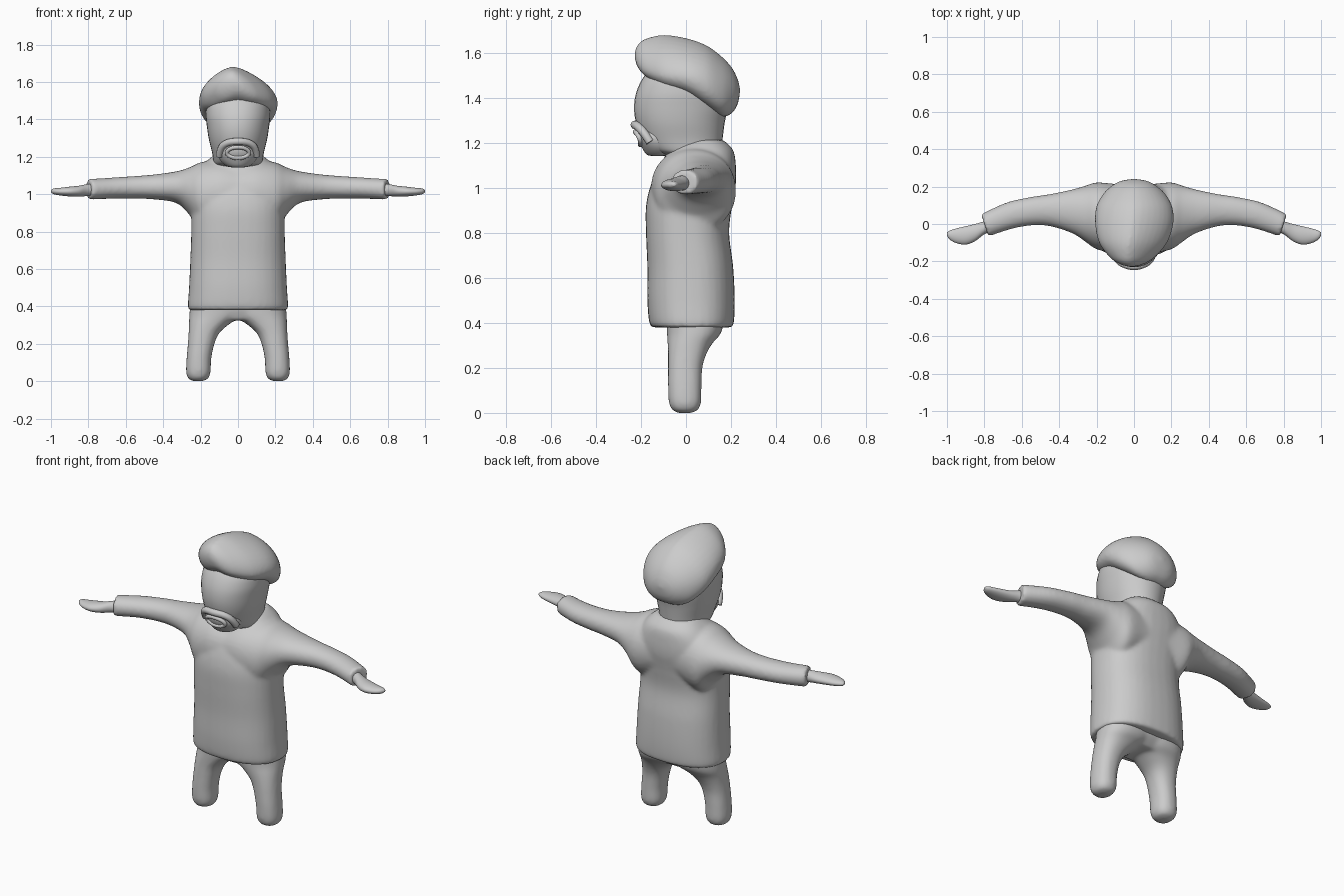
import bpy, bmesh, math

if "Cube" in bpy.data.objects:
    bpy.data.objects.remove(bpy.data.objects["Cube"])

grey = bpy.data.materials.new("plain grey")
grey.diffuse_color = (0.6, 0.6, 0.6, 1)
grey.use_nodes = True
grey.node_tree.nodes["Principled BSDF"].inputs["Base Color"].default_value = grey.diffuse_color
SEG = 36


def spline(rows, steps=6):
    """Smoothly interpolate rows of numbers."""
    out = []
    for i in range(len(rows) - 1):
        p = [rows[max(0, min(len(rows) - 1, i + k))] for k in (-1, 0, 1, 2)]
        for s in range(steps):
            t = s / steps
            row = []
            for a, b, c, d in zip(*p):
                m0, m1 = (c - a) / 2, (d - b) / 2
                row.append(b + m0 * t + (3 * (c - b) - 2 * m0 - m1) * t * t
                           + (2 * (b - c) + m0 + m1) * t ** 3)
            out.append(row)
    return out + [list(rows[-1])]


def loft(bm, axis, rows, power=2.0, warp=None, flip=1):
    """Rows are (position, low a, high a, low b, high b) along an axis."""
    rings = []
    for t, a0, a1, b0, b1 in spline(rows):
        ring = []
        for k in range(SEG):
            ang = 2 * math.pi * k / SEG
            c, s = math.cos(ang), math.sin(ang)
            a = (a0 + a1) / 2 + (a1 - a0) / 2 * math.copysign(abs(c) ** (2 / power), c)
            b = (b0 + b1) / 2 + (b1 - b0) / 2 * math.copysign(abs(s) ** (2 / power), s)
            p = {"x": (t, a, b), "y": (a, t, b), "z": (a, b, t)}[axis]
            if warp:
                p = warp(*p)
            ring.append(bm.verts.new((p[0] * flip, p[1], p[2])))
        rings.append(ring)
    for r, q in zip(rings, rings[1:]):
        for k in range(SEG):
            n = (k + 1) % SEG
            bm.faces.new((r[k], r[n], q[n], q[k]))
    bm.faces.new(rings[0])
    bm.faces.new(rings[-1])


def finish(name, bm, voxel=0, smooth=0):
    """Turn the mesh into a smooth object, optionally fusing its volumes."""
    bmesh.ops.recalc_face_normals(bm, faces=bm.faces)
    me = bpy.data.meshes.new(name)
    bm.to_mesh(me)
    bm.free()
    me.materials.append(grey)
    ob = bpy.data.objects.new(name, me)
    bpy.context.collection.objects.link(ob)
    for f in me.polygons:
        f.use_smooth = True
    if voxel:
        m = ob.modifiers.new("fuse", "REMESH")
        m.mode, m.voxel_size, m.use_smooth_shade = "VOXEL", voxel, True
    if smooth:
        m = ob.modifiers.new("soften", "SMOOTH")
        m.factor, m.iterations = 0.5, smooth
    return ob


def tube(name, points, radius, cyclic=False):
    cu = bpy.data.curves.new(name, "CURVE")
    cu.dimensions, cu.bevel_depth, cu.bevel_resolution = "3D", radius, 4
    cu.use_fill_caps = True
    sp = cu.splines.new("NURBS")
    sp.points.add(len(points) - 1)
    for p, co in zip(sp.points, points):
        p.co = (*co, 1)
    sp.use_cyclic_u, sp.use_endpoint_u, sp.order_u = cyclic, not cyclic, 3
    ob = bpy.data.objects.new(name, cu)
    bpy.context.collection.objects.link(ob)
    cu.materials.append(grey)
    bpy.ops.object.select_all(action="DESELECT")
    ob.select_set(True)
    bpy.context.view_layer.objects.active = ob
    bpy.ops.object.convert(target="MESH")
    bpy.ops.object.shade_smooth()


# Long shirt: body and both sleeves fused together
def cuff_slant(x, y, z):
    return x + max(0, x - 0.6) * 1.6 * y, y, z


bm = bmesh.new()
loft(bm, "z", [(0.38, -.255, .255, -.14, .195), (0.395, -.268, .268, -.162, .212),
               (0.5, -.262, .262, -.172, .217), (0.65, -.255, .255, -.172, .21),
               (0.8, -.25, .25, -.178, .192), (0.92, -.25, .25, -.178, .205),
               (1.02, -.25, .25, -.155, .222), (1.1, -.23, .23, -.115, .222),
               (1.17, -.175, .175, -.075, .21), (1.215, -.12, .12, -.01, .165)], 2.4)
for side in (1, -1):
    loft(bm, "x", [(0.0, -.15, .21, .84, 1.17), (0.1, -.155, .215, .82, 1.18),
                   (0.2, -.135, .222, .81, 1.17), (0.26, -.095, .205, .89, 1.143),
                   (0.33, -.05, .185, .953, 1.122), (0.45, -.012, .16, .972, 1.105),
                   (0.55, -.008, .145, .976, 1.097), (0.65, -.025, .122, .976, 1.09),
                   (0.74, -.05, .082, .973, 1.084), (0.80, -.068, .053, .97, 1.082)],
         2.1, cuff_slant, side)
finish("shirt", bm, 0.011, 8)

# Hands: flattened mitts
for side, label in ((1, "left"), (-1, "right")):
    bm = bmesh.new()
    loft(bm, "x", [(0.74, -.03, .04, .99, 1.06), (0.8, -.055, .015, .99, 1.055),
                   (0.85, -.092, .0, .987, 1.045), (0.9, -.11, -.012, .988, 1.04),
                   (0.95, -.102, -.024, .993, 1.034), (0.985, -.083, -.035, 1.0, 1.03),
                   (1.0, -.062, -.045, 1.01, 1.022)], 2.0, None, side)
    finish(label + "_hand", bm)

# Trousers: two legs meeting in an arch below the hips
bm = bmesh.new()
for side in (1, -1):
    loft(bm, "z", [(0.0, .19, .24, -.035, .025), (0.012, .162, .264, -.06, .052),
                   (0.045, .147, .277, -.076, .067), (0.12, .143, .275, -.08, .069),
                   (0.2, .126, .268, -.08, .073), (0.26, .098, .264, -.08, .09),
                   (0.31, .04, .262, -.082, .118), (0.36, -.03, .26, -.085, .158),
                   (0.46, -.05, .25, -.09, .18)], 2.3, None, side)
loft(bm, "z", [(0.325, -.19, .19, -.06, .11), (0.38, -.24, .24, -.08, .16),
               (0.46, -.24, .24, -.09, .18)], 2.4)
finish("trousers", bm, 0.011, 8)

# Head and neck
bm = bmesh.new()
loft(bm, "z", [(1.08, -.125, .125, -.06, .15), (1.14, -.125, .125, -.085, .155),
               (1.17, -.13, .13, -.155, .158), (1.22, -.138, .138, -.195, .163),
               (1.29, -.155, .155, -.222, .172), (1.36, -.166, .166, -.231, .185),
               (1.43, -.172, .172, -.22, .185), (1.5, -.16, .16, -.185, .17),
               (1.57, -.1, .1, -.12, .11)], 2.1)
finish("head", bm)


# Hair: swept mass with a peaked ridge over the forehead
def ridge(x, y, z):
    k = 0.28 - 0.7 * y
    drop = (math.hypot(x, 0.02) - 0.02) * max(0.12, k)
    lean = max(0, z - 1.55) * max(0, 0.1 - y) * 1.0
    return x - lean, y, z - drop


bm = bmesh.new()
loft(bm, "y", [(-.228, -.015, .015, 1.58, 1.605), (-.215, -.06, .06, 1.54, 1.638),
               (-.18, -.115, .115, 1.505, 1.665), (-.1, -.18, .18, 1.465, 1.682),
               (0.0, -.207, .21, 1.43, 1.668), (0.09, -.202, .205, 1.365, 1.636),
               (0.16, -.165, .168, 1.32, 1.585), (0.205, -.118, .118, 1.335, 1.535),
               (0.23, -.07, .07, 1.375, 1.485), (0.24, -.015, .015, 1.425, 1.445)],
     2.1, ridge)
finish("hair", bm, 0.01, 4)

# Chin beard, moustache and lips
bm = bmesh.new()
loft(bm, "z", [(1.143, -.03, .03, -.15, -.1), (1.15, -.062, .062, -.175, -.06),
               (1.18, -.095, .095, -.196, -.05), (1.22, -.11, .11, -.215, -.05),
               (1.26, -.1, .1, -.22, -.05)], 2.0)
finish("chin_beard", bm)
arch = [(-.1, -.16, 1.205), (-.095, -.185, 1.245), (-.06, -.215, 1.277), (0, -.232, 1.283)]
tube("moustache", arch + [(-x, y, z) for x, y, z in arch[-2::-1]], 0.019)
tube("lips", [(.062 * math.cos(a), -.218 + .012 * abs(math.cos(a)) + .012 * -math.sin(a),
               1.222 + .03 * math.sin(a))
              for a in [i * math.pi / 5 for i in range(10)]], 0.011, True)

# Collar: slanted roll around the neck
tube("collar", [(.128 * math.cos(a), .035 + .12 * math.sin(a), 1.165 + .04 * math.sin(a))
                for a in [i * math.pi / 8 for i in range(16)]], 0.014, True)
